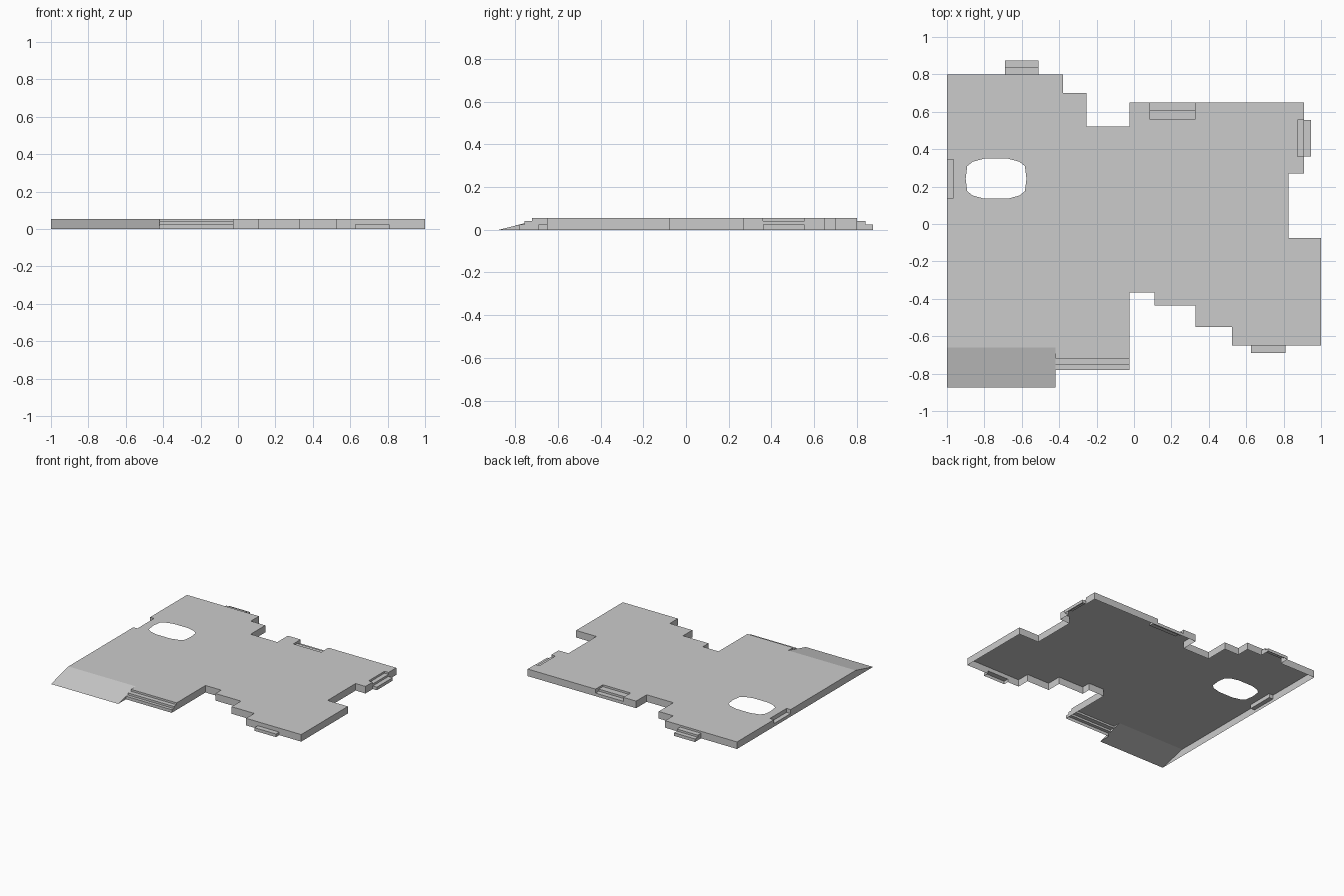
import bpy, bmesh

if "Cube" in bpy.data.objects:
    bpy.data.objects.remove(bpy.data.objects["Cube"])

H = 0.055            # deck height
HI, LO = 0.04, 0.024  # step heights

# Rectangles (x0, x1, y0, y1, height); later ones override earlier ones
DECK = [
    (-1, -0.38, -0.66, 0.80, H), (-0.38, -0.255, -0.66, 0.70, H),
    (-0.42, -0.025, -0.72, 0.52, H), (-0.025, 0.11, -0.365, 0.65, H),
    (0.11, 0.33, -0.435, 0.65, H), (0.33, 0.525, -0.55, 0.65, H),
    (0.525, 0.825, -0.65, 0.65, H), (0.825, 0.91, 0.27, 0.65, H),
    (0.825, 1, -0.65, -0.075, H),
]
STEPS = [
    (-0.42, -0.025, -0.755, -0.72, HI), (-0.42, -0.025, -0.78, -0.755, LO),  # front
    (-0.69, -0.51, 0.80, 0.84, HI), (-0.69, -0.51, 0.84, 0.875, LO),         # back left
    (0.085, 0.325, 0.56, 0.61, HI), (0.085, 0.325, 0.61, 0.65, LO),          # back inset
    (0.875, 0.91, 0.36, 0.555, HI), (0.91, 0.945, 0.36, 0.555, LO),          # right
    (0.625, 0.81, -0.69, -0.65, LO),                                         # front right
    (-1, -0.965, 0.14, 0.345, LO),                                           # left inset
]
RAMP = (-1, -0.42, -0.875, -0.66)
HOLE = (-0.90, -0.575, 0.135, 0.35)
RECTS = DECK + STEPS


def inside(r, x, y):
    return r[0] < x < r[1] and r[2] < y < r[3]


def height(x, y):
    z = 0
    for r in RECTS:
        if inside(r, x, y):
            z = r[4]
    return z


def face(bm, pts):
    bm.faces.new([bm.verts.new(p) for p in pts])


def finish(bm, name):
    bmesh.ops.remove_doubles(bm, verts=bm.verts, dist=1e-4)
    bmesh.ops.dissolve_limit(bm, angle_limit=0.01, verts=bm.verts, edges=bm.edges)
    bmesh.ops.recalc_face_normals(bm, faces=bm.faces)
    # Open shell: make sure upward surfaces face up
    if sum(f.normal.z * f.calc_area() for f in bm.faces) < 0:
        bmesh.ops.reverse_faces(bm, faces=bm.faces)
    me = bpy.data.meshes.new(name)
    bm.to_mesh(me)
    bm.free()
    ob = bpy.data.objects.new(name, me)
    bpy.context.collection.objects.link(ob)


# Deck with steps: treads for each cell, walls wherever the height changes
bm = bmesh.new()
allr = RECTS + [RAMP, HOLE]
xs = [-1.1] + sorted({v for r in allr for v in r[:2]}) + [1.1]
ys = [-1.1] + sorted({v for r in allr for v in r[2:4]}) + [1.1]
for i in range(len(xs) - 1):
    for j in range(len(ys) - 1):
        x0, x1, y0, y1 = xs[i], xs[i + 1], ys[j], ys[j + 1]
        cx, cy = (x0 + x1) / 2, (y0 + y1) / 2
        z = height(cx, cy)
        if z and not inside(HOLE, cx, cy):
            face(bm, [(x0, y0, z), (x1, y0, z), (x1, y1, z), (x0, y1, z)])
        neighbours = []
        if i + 2 < len(xs):
            neighbours.append(((x1 + xs[i + 2]) / 2, cy, (x1, y0), (x1, y1)))
        if j + 2 < len(ys):
            neighbours.append((cx, (y1 + ys[j + 2]) / 2, (x0, y1), (x1, y1)))
        for nx, ny, a, b in neighbours:
            nz = height(nx, ny)
            if nz != z and not inside(RAMP, cx, cy) and not inside(RAMP, nx, ny):
                face(bm, [(*a, z), (*b, z), (*b, nz), (*a, nz)])

# Rounded opening: four mirrored corner fillers
hx, hy = (HOLE[0] + HOLE[1]) / 2, (HOLE[2] + HOLE[3]) / 2
rx, ry = (HOLE[1] - HOLE[0]) / 2, (HOLE[3] - HOLE[2]) / 2
corner = [(1, 0), (0.95, 0.62), (0.77, 0.84), (0.38, 1), (1, 1)]
for sx, sy in ((1, 1), (-1, 1), (-1, -1), (1, -1)):
    pts = [(hx + sx * rx * u, hy + sy * ry * v, H) for u, v in corner]
    face(bm, pts if sx * sy < 0 else pts[::-1])
finish(bm, "deck_with_steps")

# Sloped ramp with its side cheeks
bm = bmesh.new()
x0, x1, y0, y1 = RAMP
face(bm, [(x0, y0, 0), (x1, y0, 0), (x1, y1, H), (x0, y1, H)])
face(bm, [(x0, y0, 0), (x0, y1, H), (x0, y1, 0)])
face(bm, [(x1, y0, 0), (x1, -0.78, 0), (x1, -0.78, LO)])
face(bm, [(x1, -0.72, HI), (x1, -0.72, H), (x1, y1, H)])
finish(bm, "entry_ramp")
